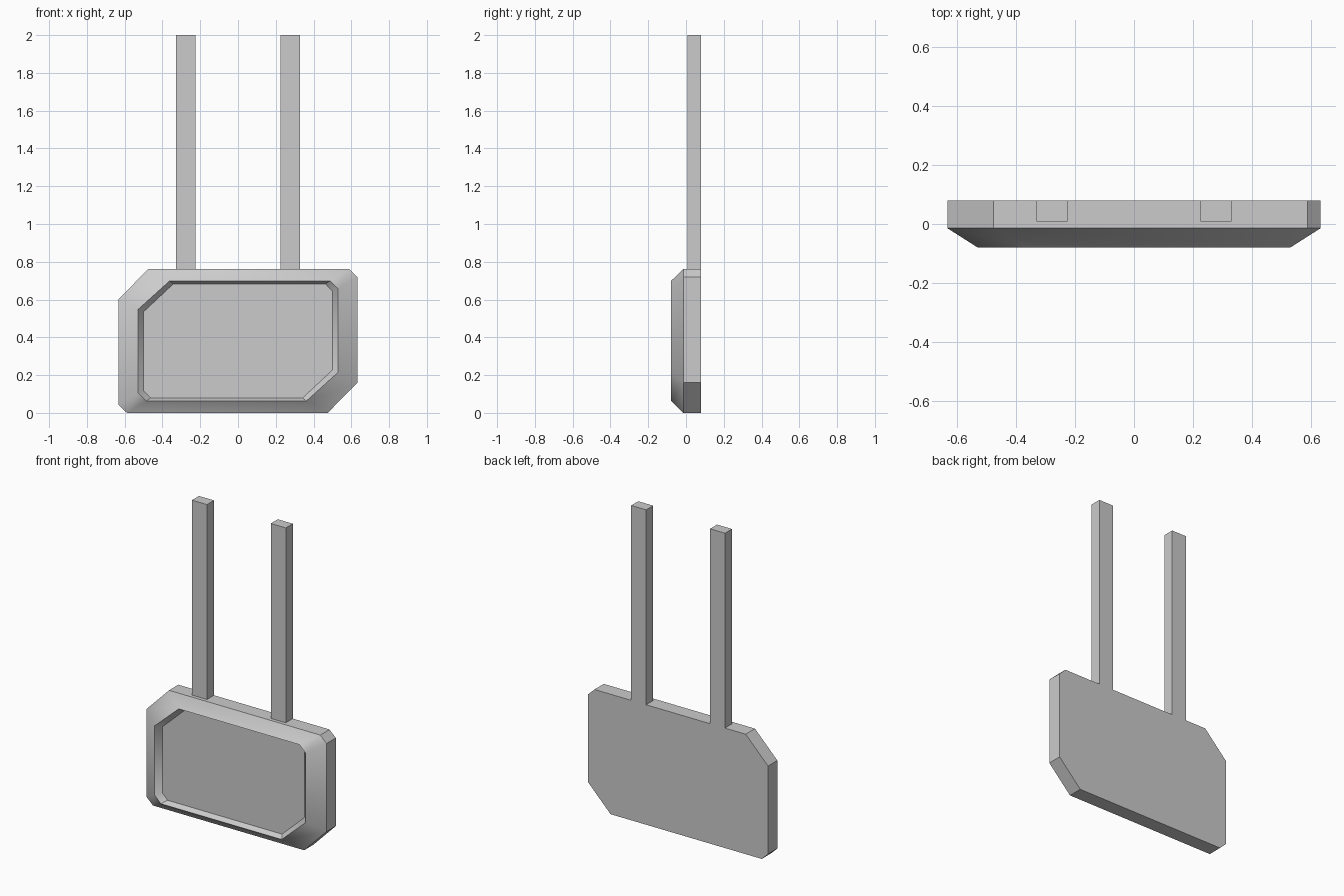
import bpy, bmesh

if "Cube" in bpy.data.objects:
    bpy.data.objects.remove(bpy.data.objects["Cube"])

CZ = 0.381  # height of the panel's centre


def ring(bm, half, y):
    """Octagonal outline: four corner points plus their half-turn copies."""
    pts = half + [(-x, 2 * CZ - z) for x, z in half]
    return [bm.verts.new((x, y, z)) for x, z in pts]


def finish(bm, name):
    bmesh.ops.recalc_face_normals(bm, faces=bm.faces)
    me = bpy.data.meshes.new(name)
    bm.to_mesh(me)
    bm.free()
    ob = bpy.data.objects.new(name, me)
    bpy.context.collection.objects.link(ob)
    return ob


# Sign panel: back, straight side, sloped frame, recessed face
outer = [(-0.632, 0.602), (-0.475, 0.762), (0.588, 0.762), (0.632, 0.72)]
rim = [(-0.53, 0.547), (-0.362, 0.699), (0.487, 0.699), (0.53, 0.656)]
floor = [(-0.50, 0.535), (-0.342, 0.683), (0.463, 0.683), (0.50, 0.644)]

bm = bmesh.new()
loops = [ring(bm, half, y) for half, y in
         ((outer, 0.079), (outer, -0.014), (rim, -0.079), (floor, -0.046))]
for a, b in zip(loops, loops[1:]):
    for i in range(8):
        j = (i + 1) % 8
        bm.faces.new((a[i], a[j], b[j], b[i]))
bm.faces.new(loops[0])
bm.faces.new(loops[-1])
panel = finish(bm, "sign_panel")
bpy.context.view_layer.objects.active = panel
panel.select_set(True)
bpy.ops.object.shade_smooth_by_angle(angle=0.65)

# Hanging posts
for side, label in ((-1, "left"), (1, "right")):
    bm = bmesh.new()
    bmesh.ops.create_cube(bm, size=1)
    bmesh.ops.scale(bm, vec=(0.105, 0.07, 2 - 2 * CZ), verts=bm.verts)
    bmesh.ops.translate(bm, vec=(side * 0.277, 0.044, 1 + CZ), verts=bm.verts)
    finish(bm, "hanging_post_" + label)
